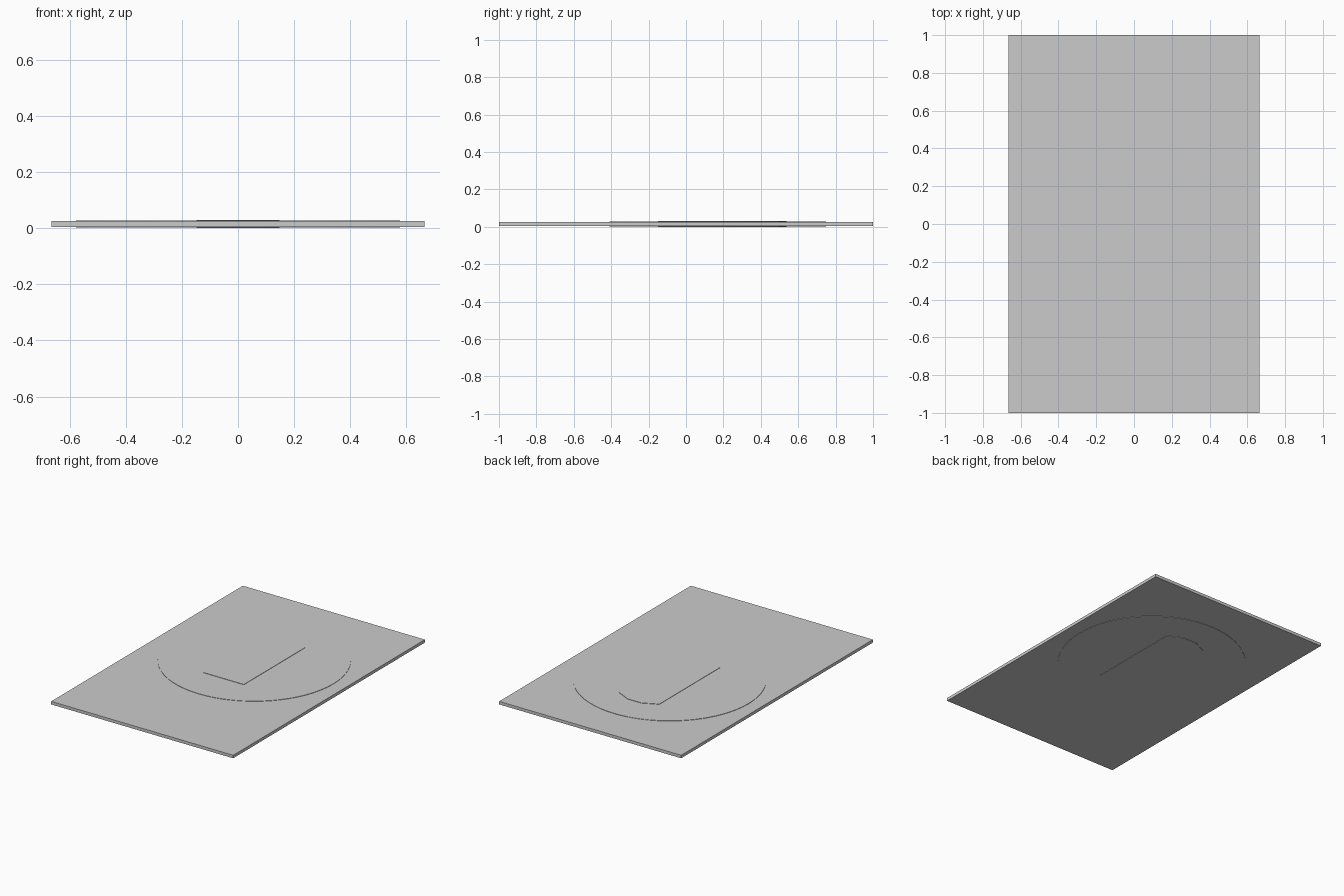
import bpy, bmesh, math

if "Cube" in bpy.data.objects:
    bpy.data.objects.remove(bpy.data.objects["Cube"])

MID_Z = 0.015  # every layer is symmetric about this height


def slab(name, outline, thickness):
    """Extrude a 2D outline equally above and below the middle plane."""
    bm = bmesh.new()
    z = MID_Z - thickness / 2
    face = bm.faces.new([bm.verts.new((x, y, z)) for x, y in outline])
    top = bmesh.ops.extrude_face_region(bm, geom=[face])["geom"]
    verts = [g for g in top if isinstance(g, bmesh.types.BMVert)]
    bmesh.ops.translate(bm, verts=verts, vec=(0, 0, thickness))
    bmesh.ops.recalc_face_normals(bm, faces=bm.faces)
    mesh = bpy.data.meshes.new(name)
    bm.to_mesh(mesh)
    bm.free()
    obj = bpy.data.objects.new(name, mesh)
    bpy.context.collection.objects.link(obj)
    return obj


def mirrored(half):
    """Close a right-hand profile with its mirror image."""
    return half + [(-x, y) for x, y in reversed(half)]


# rectangular base plate
slab("base_plate", mirrored([(0.665, -1), (0.665, 1)]), 0.02)

# round panel, showing slightly on both sides
circle = [(0.578 * math.cos(a), 0.17 + 0.578 * math.sin(a))
          for a in (math.tau * i / 64 for i in range(64))]
disc = slab("round_panel", circle, 0.025)

# arched panel, proudest layer on both sides
slab("arched_panel", mirrored([(0.148, -0.15), (0.148, 0.49), (0.05, 0.537)]), 0.03)

# smooth rim on the disc
bpy.context.view_layer.objects.active = disc
disc.select_set(True)
bpy.ops.object.shade_smooth_by_angle(angle=math.radians(30))
